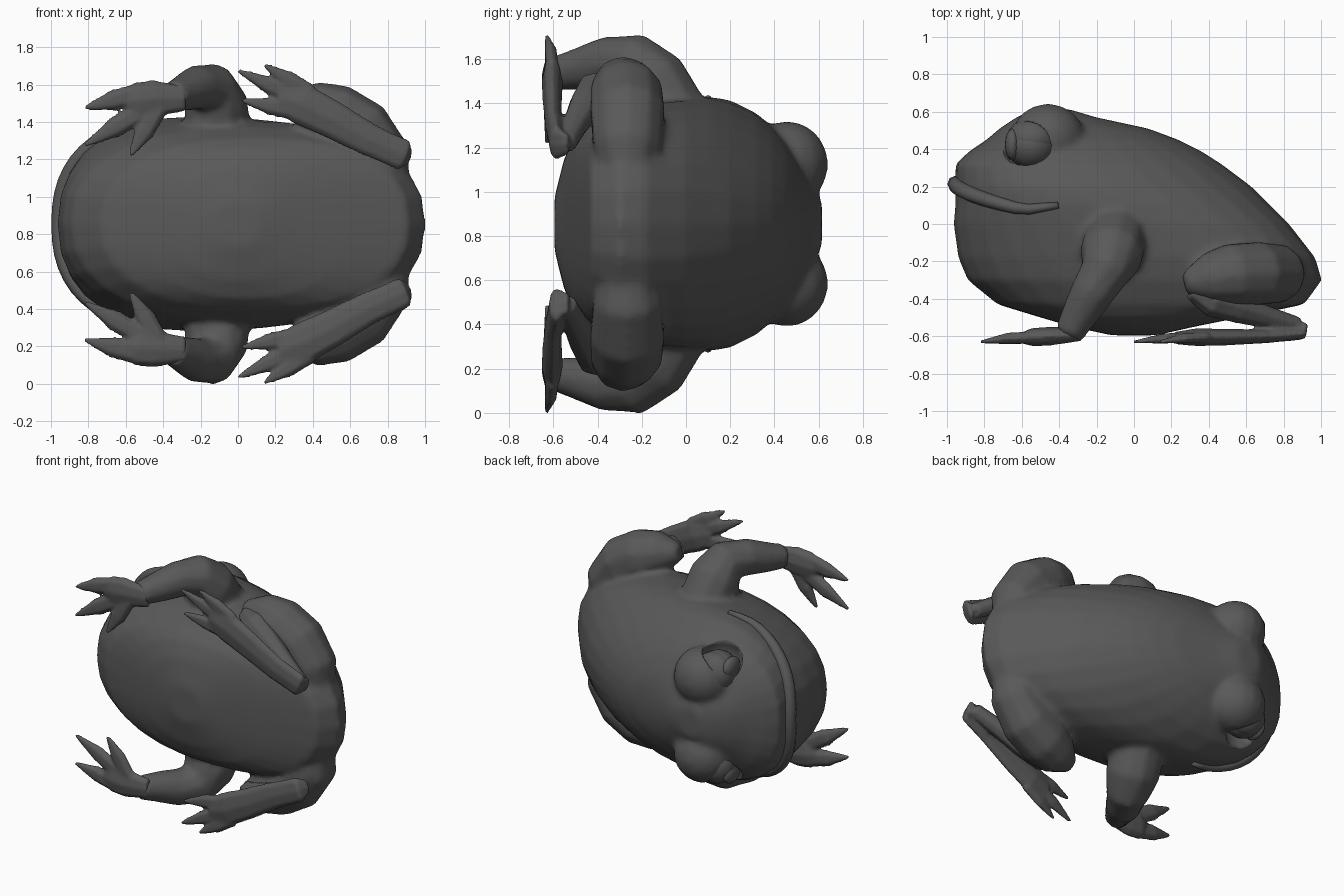
import bpy, bmesh, math
from mathutils import Vector, Matrix

if "Cube" in bpy.data.objects:
    bpy.data.objects.remove(bpy.data.objects["Cube"])

MID = 0.855  # height of the symmetry plane; the frog lies on its side

SKIN = bpy.data.materials.new("dark grey")
SKIN.diffuse_color = (0.1, 0.1, 0.1, 1)
SKIN.use_nodes = True
SKIN.node_tree.nodes["Principled BSDF"].inputs["Base Color"].default_value = SKIN.diffuse_color


def loft(bm, rings, side=1):
    """Skin closed rings of (x, y, s) points, where s is sideways, and cap the ends."""
    loops = [[bm.verts.new((x, y, MID + side * s)) for x, y, s in r] for r in rings]
    faces = [bm.faces.new(loops[0]), bm.faces.new(loops[-1])]
    for a, b in zip(loops, loops[1:]):
        for i in range(len(a)):
            j = (i + 1) % len(a)
            faces.append(bm.faces.new((a[i], a[j], b[j], b[i])))
    bmesh.ops.recalc_face_normals(bm, faces=faces)


def tube(bm, pts, side=1, flat=1.0, n=8):
    """Tapered limb through (x, y, s, radius) points, flattened along y."""
    rings = []
    for i, p in enumerate(pts):
        a, b = pts[max(i - 1, 0)], pts[min(i + 1, len(pts) - 1)]
        d = (Vector(b[:3]) - Vector(a[:3])).normalized()
        u = d.cross(Vector((0, 1, 0))).normalized()
        v = u.cross(d)
        c = Vector(p[:3])
        rings.append([c + p[3] * (u * math.cos(t) + v * flat * math.sin(t))
                      for t in (2 * math.pi * k / n for k in range(n))])
    loft(bm, rings, side)


def ball(bm, center, radii, side=1):
    x, y, s = center
    m = Matrix.Translation((x, y, MID + side * s)) @ Matrix.Diagonal((*radii, 1))
    bmesh.ops.create_uvsphere(bm, u_segments=16, v_segments=10, radius=1, matrix=m)


def finish(name, bm, voxel=0, smooth=0):
    """Make the object; overlapping shells are fused and blended when voxel is set."""
    me = bpy.data.meshes.new(name)
    bm.to_mesh(me)
    bm.free()
    me.materials.append(SKIN)
    me.shade_smooth()
    ob = bpy.data.objects.new(name, me)
    bpy.context.collection.objects.link(ob)
    if voxel:
        r = ob.modifiers.new("fuse", 'REMESH')
        r.mode, r.voxel_size, r.use_smooth_shade = 'VOXEL', voxel, True
        s = ob.modifiers.new("blend", 'SMOOTH')
        s.factor, s.iterations = 0.5, smooth
    return ob


# Body slices: y, front x, rear x, half width
SLICES = [(-.595, -.12, .12, .12), (-.55, -.33, .32, .30), (-.50, -.50, .57, .40),
          (-.43, -.73, .91, .46), (-.30, -.89, 1.005, .52), (-.18, -.94, .97, .55),
          (0, -.965, .83, .57), (.11, -.955, .72, .575), (.20, -.955, .63, .56),
          (.32, -.955, .47, .50), (.39, -.88, .36, .44), (.45, -.79, .24, .37),
          (.51, -.72, .08, .28), (.57, -.63, -.20, .19), (.615, -.53, -.35, .10)]


def slice_at(y):
    for a, b in zip(SLICES, SLICES[1:]):
        if a[0] <= y <= b[0]:
            f = (y - a[0]) / (b[0] - a[0])
            return [p + f * (q - p) for p, q in zip(a, b)]


def skin_point(y, t):
    """Point on the body at height y and angle t from the nose; the upper back tapers."""
    _, x0, x1, w = slice_at(y)
    c, s = math.cos(t), math.sin(t)
    up = max(0, min(1, (y + .1) / .3))
    e = 2 / (2.35 if c > 0 else 2.4 - .4 * up)
    mid = (x0 + x1) / 2 - .1 * up * (x1 - x0)
    x = mid - abs(c) ** e * (mid - x0) if c > 0 else mid + abs(c) ** e * (x1 - mid)
    return x, y, math.copysign(abs(s) ** e, s) * w


body = bmesh.new()
loft(body, [[skin_point(r[0], 2 * math.pi * k / 28) for k in range(28)] for r in SLICES])

# Lower lip follows the body surface and droops towards the mouth corners
lip = bmesh.new()
pts = []
for k in range(-12, 13):
    f = abs(k) / 12
    y = .215 - .14 * min(1, f * 1.25) ** 1.3 + .025 * max(0, f - .8) * 5
    x, y, s = skin_point(y, k / 12 * math.radians(79))
    pts.append((x, y, s, .043 * (1 - .6 * f ** 3)))
tube(lip, pts, n=8)
finish("lower_lip", lip)

cutters = []
for side, label in ((1, "left"), (-1, "right")):
    # Raised eye socket, hollowed out around the eye
    ball(body, (-.46, .455, .27), (.20, .19, .195), side)
    bm = bmesh.new()
    ball(bm, (-.57, .42, .40), (.14, .13, .15), side)
    cutters.append(finish(f"{label}_socket_cutter", bm))

    # Eyeball with upper lid and iris
    for part, center, radii in (("eyeball", (-.55, .425, .325), (.135, .13, .13)),
                                ("eyelid", (-.545, .455, .32), (.137, .112, .135)),
                                ("iris", (-.65, .425, .37), (.04, .085, .07))):
        bm = bmesh.new()
        ball(bm, center, radii, side)
        finish(f"{label}_{part}", bm)

    # Front leg
    tube(body, [(-.09, .0, .36, .14), (-.10, -.07, .50, .17), (-.12, -.16, .64, .175),
                (-.15, -.245, .73, .14), (-.22, -.36, .73, .12), (-.29, -.48, .70, .10),
                (-.35, -.59, .68, .08)], side, n=10)

    # Thigh and shin
    tube(body, [(.82, -.27, .15, .10), (.77, -.265, .35, .16), (.66, -.265, .50, .175),
                (.52, -.27, .585, .17), (.40, -.29, .625, .14), (.27, -.32, .64, .06)], side, n=10)
    shin = bmesh.new()
    tube(shin, [(.32, -.34, .62, .07), (.42, -.41, .60, .09), (.55, -.45, .54, .08),
                (.72, -.50, .45, .06), (.87, -.545, .365, .052)], side)

    # Long hind foot with heel and three toes
    tube(shin, [(.91, -.53, .36, .05), (.89, -.585, .365, .085), (.70, -.60, .45, .09),
                (.50, -.605, .56, .105), (.34, -.605, .64, .115), (.22, -.61, .68, .08)],
         side, .42)
    for base, tip in (((.38, .70), (.14, .85)), ((.32, .67), (.00, .82)), ((.32, .60), (.02, .66))):
        a = [(p + q) / 2 for p, q in zip(base, tip)]
        tube(shin, [(base[0], -.605, base[1], .055), (a[0], -.612, a[1], .05),
                    (tip[0], -.63, tip[1], .014)], side, .6, 6)
    finish(label + "_shin_and_foot", shin, .012, 2)

    # Hand with three fingers
    hand = bmesh.new()
    tube(hand, [(-.28, -.59, .67, .07), (-.36, -.595, .67, .085), (-.45, -.60, .67, .10),
                (-.54, -.605, .66, .10), (-.60, -.61, .65, .06)], side, .5)
    for base, tip in (((-.52, .70), (-.82, .62)), ((-.50, .61), (-.82, .42)),
                      ((-.43, .62), (-.575, .365))):
        a = [(p + q) / 2 for p, q in zip(base, tip)]
        tube(hand, [(base[0], -.605, base[1], .06), (a[0], -.612, a[1], .058),
                    (tip[0], -.63, tip[1], .014)], side, .6, 6)
    finish(label + "_hand", hand, .012, 2)

ob = finish("body_and_legs", body, .02, 6)
for cutter in cutters:
    cutter.hide_render = True
    cutter.display_type = 'WIRE'
    m = ob.modifiers.new("eye_hollow", 'BOOLEAN')
    m.object, m.operation = cutter, 'DIFFERENCE'
